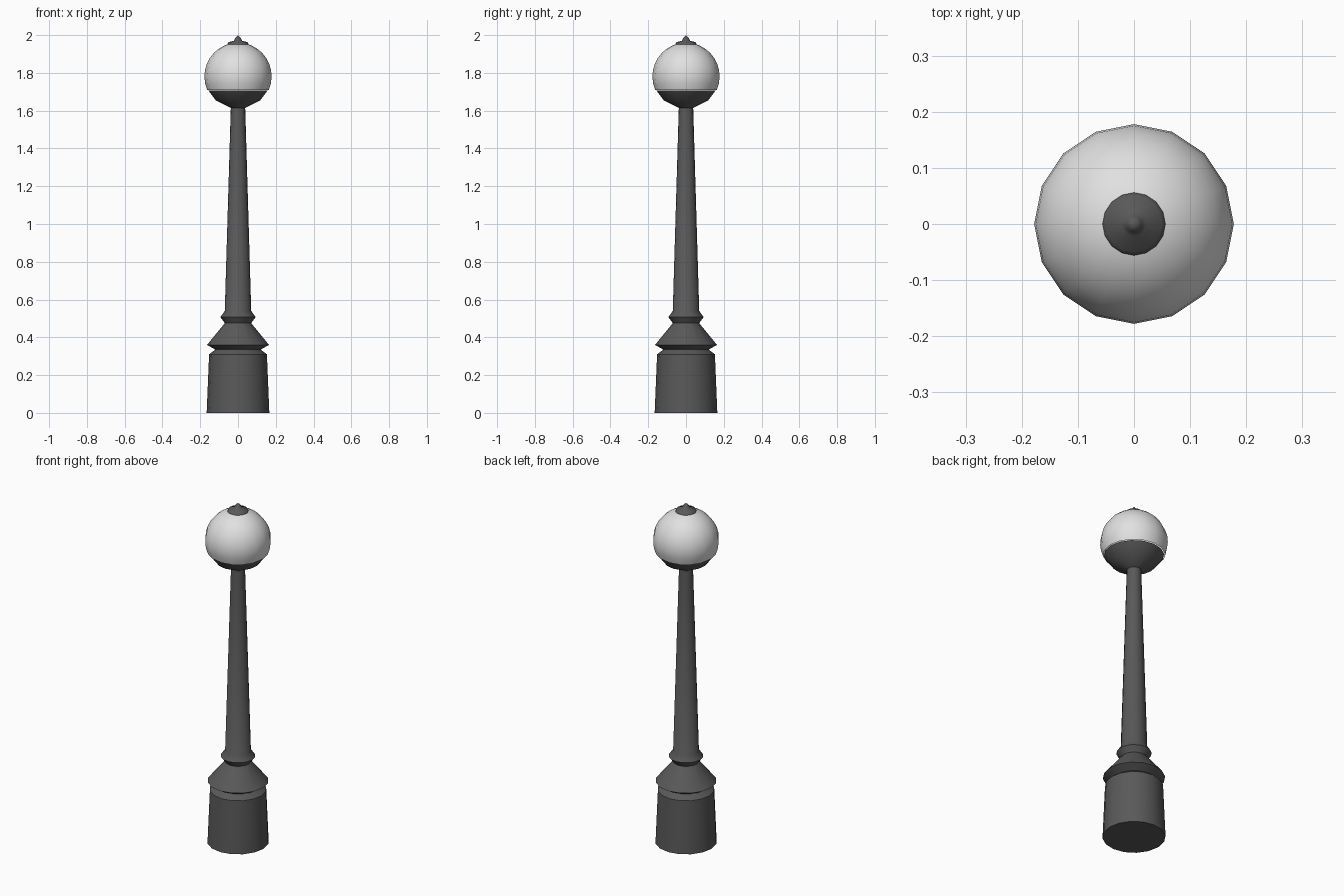
import bpy, bmesh, math

if "Cube" in bpy.data.objects:
    bpy.data.objects.remove(bpy.data.objects["Cube"])

SIDES = 16


def material(name, value):
    m = bpy.data.materials.new(name)
    m.diffuse_color = (value, value, value, 1)
    m.use_nodes = True
    m.node_tree.nodes["Principled BSDF"].inputs["Base Color"].default_value = m.diffuse_color
    return m


iron = material("dark iron", 0.1)
glass = material("white glass", 0.75)


def lathe(name, profile, mat, angle=30):
    """Revolve (radius, z) points, listed bottom to top, around z."""
    bm = bmesh.new()
    rings = []
    for r, z in profile:
        if r == 0:
            rings.append([bm.verts.new((0, 0, z))] * SIDES)
        else:
            rings.append([bm.verts.new((r * math.cos(2 * math.pi * i / SIDES),
                                        r * math.sin(2 * math.pi * i / SIDES), z))
                          for i in range(SIDES)])
    for a, b in zip(rings, rings[1:]):
        for i in range(SIDES):
            j = (i + 1) % SIDES
            bm.faces.new(dict.fromkeys((a[i], a[j], b[j], b[i])))
    bmesh.ops.recalc_face_normals(bm, faces=bm.faces)
    me = bpy.data.meshes.new(name)
    bm.to_mesh(me)
    bm.free()
    me.materials.append(mat)
    ob = bpy.data.objects.new(name, me)
    bpy.context.collection.objects.link(ob)
    bpy.ops.object.select_all(action='DESELECT')
    ob.select_set(True)
    bpy.context.view_layer.objects.active = ob
    bpy.ops.object.shade_smooth_by_angle(angle=math.radians(angle))
    return ob


# Pedestal, flared collar, ring and tapered shaft
lathe("post", [(0, 0), (0.166, 0), (0.153, 0.31), (0.12, 0.335), (0.164, 0.36),
               (0.07, 0.475), (0.093, 0.507), (0.07, 0.54), (0.038, 1.62)], iron, 40)

# Bowl that holds the globe
lathe("globe_holder", [(0.038, 1.615), (0.118, 1.655), (0.158, 1.708), (0, 1.708)], iron, 50)

# Glass globe, open at the bottom
R, CZ = 0.178, 1.782
start = math.asin((1.71 - CZ) / R)
steps = 10
globe = []
for k in range(steps + 1):
    t = start + (math.pi / 2 - start) * k / steps
    globe.append((R * math.cos(t) if k < steps else 0, CZ + R * math.sin(t)))
lathe("globe", globe, glass, 60)

# Finial cap
lathe("finial", [(0.056, 1.951), (0.05, 1.963), (0.022, 1.97), (0.014, 1.985), (0, 2.0)], iron, 60)
